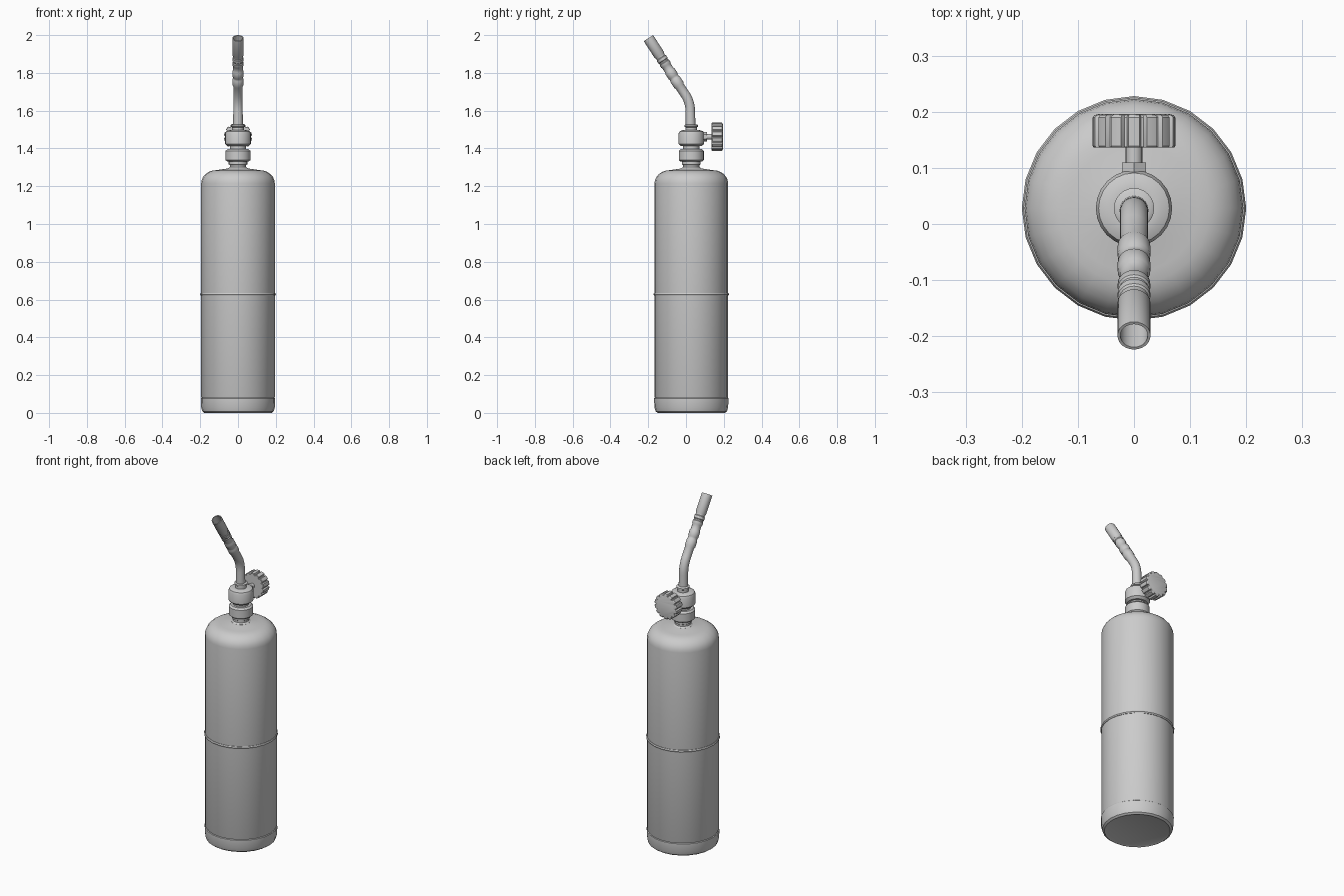
import bpy, bmesh, math
from mathutils import Vector, Matrix

if "Cube" in bpy.data.objects:
    bpy.data.objects.remove(bpy.data.objects["Cube"])

CY = 0.028  # y of the vertical axis


def finish(name, bm, angle=35):
    bmesh.ops.recalc_face_normals(bm, faces=bm.faces)
    me = bpy.data.meshes.new(name)
    bm.to_mesh(me)
    bm.free()
    ob = bpy.data.objects.new(name, me)
    bpy.context.collection.objects.link(ob)
    bpy.ops.object.select_all(action='DESELECT')
    ob.select_set(True)
    bpy.context.view_layer.objects.active = ob
    bpy.ops.object.shade_smooth_by_angle(angle=math.radians(angle))
    return ob


def skin(name, rings, angle=35):
    """Bridge equal-sized rings of points and cap both ends."""
    bm = bmesh.new()
    vs = [[bm.verts.new(p) for p in r] for r in rings]
    n = len(vs[0])
    for a, b in zip(vs, vs[1:]):
        for i in range(n):
            bm.faces.new((a[i], a[(i + 1) % n], b[(i + 1) % n], b[i]))
    bm.faces.new(vs[0])
    bm.faces.new(vs[-1])
    return finish(name, bm, angle)


def circle(centre, r, tilt=0.0, n=24):
    """Ring whose axis is z tipped by tilt about x (positive leans to -y)."""
    rot = Matrix.Rotation(tilt, 3, 'X')
    return [Vector(centre) + rot @ Vector((r * math.sin(2 * math.pi * i / n),
            r * math.cos(2 * math.pi * i / n), 0)) for i in range(n)]


def lathe(name, profile, n=24):
    return skin(name, [circle((0, CY, z), r, 0, n) for r, z in profile])


# gas cylinder: rounded foot, base seam, straight wall, domed shoulder
R = 0.195
shoulder = [(0.115 + 0.08 * math.cos(a), 1.215 + 0.07 * math.sin(a))
            for a in [math.radians(15 * k) for k in range(7)]]
lathe("cylinder", [(0.165, 0.005), (0.178, 0.0), (0.189, 0.008), (0.195, 0.03),
                   (0.197, 0.07), (0.197, 0.077), (0.193, 0.08), (R, 0.085)]
      + shoulder + [(0.06, 1.293), (0.05, 1.295)])

# raised band round the middle
lathe("middle_band", [(0.19, 0.619), (0.197, 0.621), (0.2, 0.628),
                      (0.197, 0.635), (0.19, 0.637)])

# neck and the two chamfered collars
lathe("neck", [(0.052, 1.28), (0.052, 1.295), (0.043, 1.302), (0.043, 1.312),
               (0.049, 1.316), (0.049, 1.34)])
lathe("lower_collar", [(0.056, 1.33), (0.066, 1.338), (0.066, 1.387), (0.056, 1.396)])
lathe("collar_spacer", [(0.043, 1.38), (0.043, 1.43)])
lathe("upper_collar", [(0.055, 1.412), (0.068, 1.424), (0.068, 1.478),
                       (0.063, 1.49), (0.05, 1.496), (0.036, 1.497)])
lathe("tube_seat", [(0.031, 1.49), (0.031, 1.512), (0.036, 1.515),
                    (0.036, 1.523), (0.03, 1.527)])

# burner tube: vertical stalk, bend, stepped and grooved nozzle, hollow tip
tilt = math.radians(33)
d = Vector((0, -math.sin(tilt), math.cos(tilt)))
tip = Vector((0, -0.199, 1.984))
start = Vector((0, 0.023, 1.594))
corner = Vector((0, 0.023, 1.644))
end = corner + d * 0.05
rings = [circle((0, 0.025, 1.49), 0.026, 0)]
for k in range(7):
    t = k / 6
    c = start * (1 - t) ** 2 + corner * 2 * t * (1 - t) + end * t * t
    rings.append(circle(c, 0.025, tilt * t))
nozzle = [(0.305, 0.025), (0.295, 0.029), (0.26, 0.029), (0.255, 0.026),
          (0.245, 0.026), (0.24, 0.029), (0.21, 0.029), (0.203, 0.0255),
          (0.175, 0.0255), (0.17, 0.029), (0.155, 0.029), (0.151, 0.026),
          (0.145, 0.026), (0.141, 0.029), (0.126, 0.029), (0.122, 0.026),
          (0.112, 0.026), (0.106, 0.0295), (0, 0.0295), (0, 0.0245), (0.09, 0.0245)]
rings += [circle(tip - d * s, r, tilt) for s, r in nozzle]
skin("burner_tube", rings)

# valve: gland nut, stem and ribbed knob pointing to the back
KZ = 1.462


def across(name, profile, n):
    return skin(name, [circle((0, y, KZ), r, -math.pi / 2, n) for y, r in profile], 30)


across("gland_nut", [(0.08, 0.025), (0.11, 0.025)], 6)
across("valve_stem", [(0.1, 0.015), (0.145, 0.015)], 16)

TEETH = 14


def knob_ring(y, scale):
    pts = []
    for i in range(TEETH):
        for f, r in ((-0.30, 0.074), (0.0, 0.0745), (0.30, 0.074), (0.42, 0.066), (0.58, 0.066)):
            a = 2 * math.pi * (i + f) / TEETH
            pts.append((r * scale * math.sin(a), y, KZ + r * scale * math.cos(a)))
    return pts


skin("valve_knob", [knob_ring(y, s) for y, s in
                    ((0.136, 0.97), (0.139, 1), (0.19, 1), (0.194, 0.95), (0.196, 0.85))], 30)
